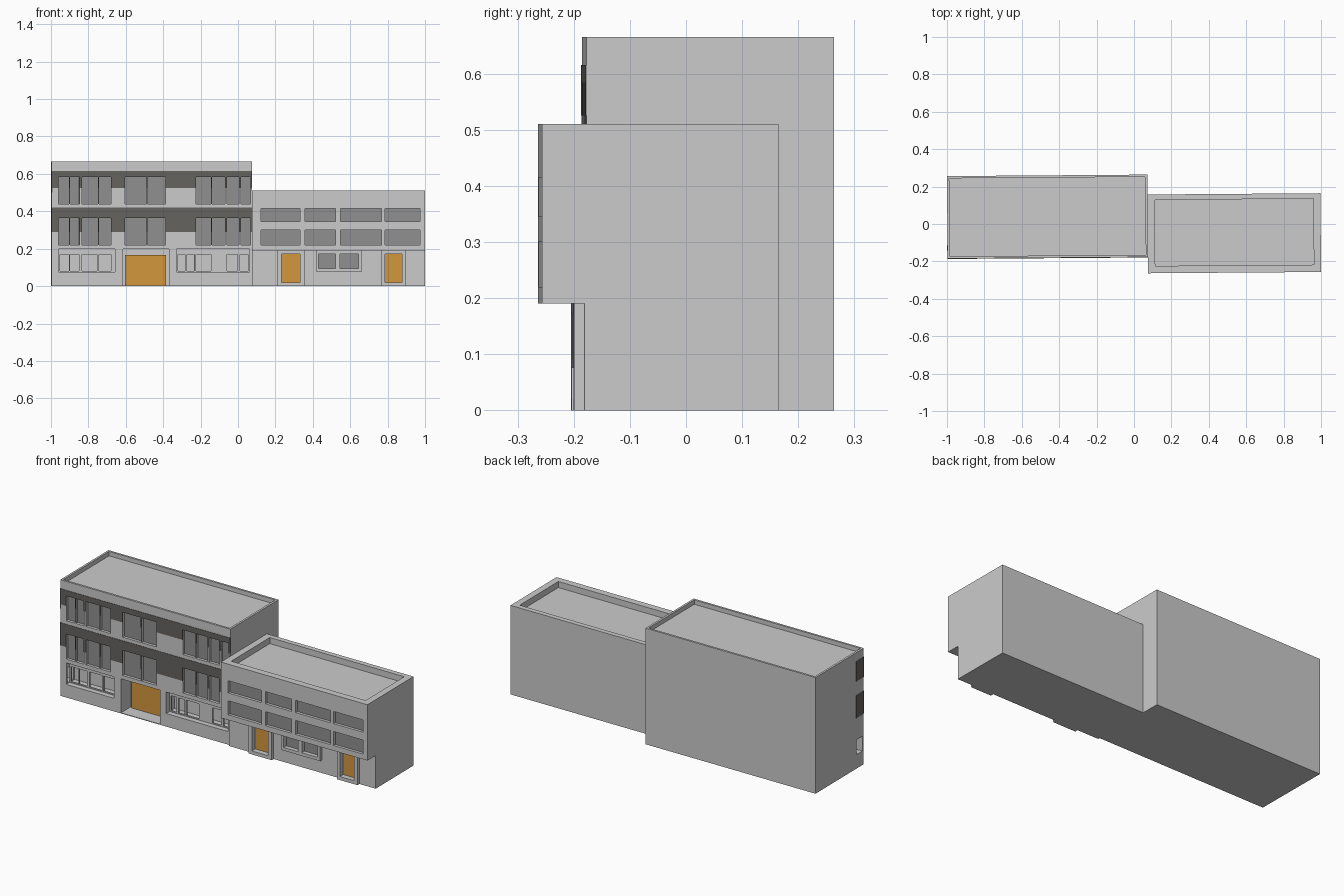
import bpy, bmesh

if "Cube" in bpy.data.objects:
    bpy.data.objects.remove(bpy.data.objects["Cube"])

TURN = 0.0075  # the whole terrace is turned very slightly on plan


def material(name, rgb):
    m = bpy.data.materials.new(name)
    m.diffuse_color = (*rgb, 1)
    m.use_nodes = True
    m.node_tree.nodes["Principled BSDF"].inputs["Base Color"].default_value = m.diffuse_color
    return m


GLASS = material("glass_grey", (0.28, 0.28, 0.28))
DARK = material("dark_cladding", (0.13, 0.125, 0.115))
ORANGE = material("orange_door", (0.65, 0.31, 0.045))


def add_box(bm, x0, x1, y0, y1, z0, z1):
    vs = bmesh.ops.create_cube(bm, size=1)["verts"]
    for v in vs:
        v.co = (x1 if v.co.x > 0 else x0, y1 if v.co.y > 0 else y0, z1 if v.co.z > 0 else z0)


def finish(name, bm, mat=None):
    mesh = bpy.data.meshes.new(name)
    bmesh.ops.recalc_face_normals(bm, faces=bm.faces)
    bm.to_mesh(mesh)
    bm.free()
    obj = bpy.data.objects.new(name, mesh)
    obj.rotation_euler.z = TURN
    bpy.context.collection.objects.link(obj)
    if mat:
        mesh.materials.append(mat)
    return obj


def boxes(name, specs, mat=None):
    bm = bmesh.new()
    for s in specs:
        add_box(bm, *s)
    return finish(name, bm, mat)


def cut(obj, specs):
    cutter = boxes("cutter", specs)
    mod = obj.modifiers.new("openings", "BOOLEAN")
    mod.operation, mod.solver, mod.object = "DIFFERENCE", "EXACT", cutter
    bpy.context.view_layer.update()
    deps = bpy.context.evaluated_depsgraph_get()
    mesh = bpy.data.meshes.new_from_object(obj.evaluated_get(deps))
    obj.modifiers.clear()
    obj.data = mesh
    bpy.data.objects.remove(cutter)


def holes(xs, zs, y0, y1):
    return [(a, b, y0, y1, c, d) for a, b in xs for c, d in zs]


# ---------- Left building: three storeys ----------
LX0, LX1, LF, LB, LH = -0.998, 0.074, -0.1775, 0.2635, 0.665
win_x = [(-.96, -.905), (-.90, -.85), (-.835, -.75), (-.745, -.68), (-.605, -.49),
         (-.485, -.39), (-.225, -.145), (-.14, -.07), (-.06, .005), (.015, .065)]
rows = [(.22, .365), (.44, .583)]
upper = holes(win_x, rows, LF - .05, LF + .02)
shops = [(-.96, -.66), (-.33, .06)]

left = boxes("left_building", [(LX0, LX1, LF, LB, 0, LH)])
cut(left, upper
    + holes(shops, [(.075, .198)], LF - .05, LF + .075)
    + [(-.615, -.37, LF - .05, LF + .09, .004, .198),
       (LX0 + .012, LX1 - .012, LF + .012, LB - .012, LH - .025, LH + .1)])
# side opening into the corner shop window
cut(left, [(LX0 - .05, -.95, LF + .012, LF + .065, .08, .165)])

boxes("left_window_glass", holes(win_x, rows, LF + .016, LF + .022), GLASS)

# dark cladding bands, returning a little way round the left side
bands = boxes("dark_bands", [(LX0 - .001, LX1, LF - .002, LF + .004, a, b)
                             for a, b in [(.29, .42), (.525, .615)]], DARK)
cut(bands, upper)
boxes("dark_band_returns", [(LX0 - .0015, LX0 + .004, LF - .001, LF + .07, a, b)
                            for a, b in [(.29, .42), (.50, .615)]], DARK)

# pierced screens standing inside the shop recesses
screen = boxes("shop_screens", holes(shops, [(.075, .198)], LF + .03, LF + .04))
shop_x = [(-.952, -.905), (-.90, -.85), (-.835, -.755), (-.745, -.68), (-.322, -.285),
          (-.275, -.235), (-.225, -.145), (-.06, -.005), (.01, .052)]
cut(screen, holes(shop_x, [(.08, .168)], LF, LF + .1))

boxes("entrance_door", [(-.605, -.385, LF + .08, LF + .092, .004, .167)], ORANGE)

# ---------- Right building: overhanging upper floors ----------
RX0, RX1, RF, RB, RH = .074, .998, -.264, .157, .51
WALL, OVER = -.1885, .19
bm = bmesh.new()
profile = [(WALL, 0), (RB, 0), (RB, RH), (RF, RH), (RF, OVER), (WALL, OVER)]
face = bm.faces.new([bm.verts.new((RX0, y, z)) for y, z in profile])
ext = bmesh.ops.extrude_face_region(bm, geom=[face])["geom"]
bmesh.ops.translate(bm, vec=(RX1 - RX0, 0, 0),
                    verts=[v for v in ext if isinstance(v, bmesh.types.BMVert)])
right = finish("right_building", bm)

strip_x = [(.12, .33), (.355, .52), (.545, .765), (.785, .97)]
strip_z = [(.22, .30), (.345, .415)]
door_x, door_z = [(.23, .33), (.785, .875)], [(.02, .172)]
low_x, low_z = [(.43, .52), (.545, .642)], [(.093, .172)]
ground = (holes(door_x, door_z, WALL - .05, WALL + .02)
          + holes(low_x, low_z, WALL - .05, WALL + .01))
cut(right, holes(strip_x, strip_z, RF - .05, RF + .02) + ground
    + [(.112, .96, -.225, .128, RH - .035, RH + .1)])
boxes("right_window_glass", holes(strip_x, strip_z, RF + .016, RF + .022), GLASS)
boxes("ground_window_glass", holes(low_x, low_z, WALL + .006, WALL + .012), GLASS)
boxes("right_doors", holes(door_x, door_z, WALL + .012, WALL + .022), ORANGE)

# projecting surrounds to the doors and ground-floor windows
surround = boxes("door_and_window_surrounds",
                 holes([(.21, .355), (.765, .895)], [(0, OVER)], WALL - .018, WALL + .002)
                 + [(.418, .66, WALL - .018, WALL + .002, .075, OVER)])
cut(surround, ground)
